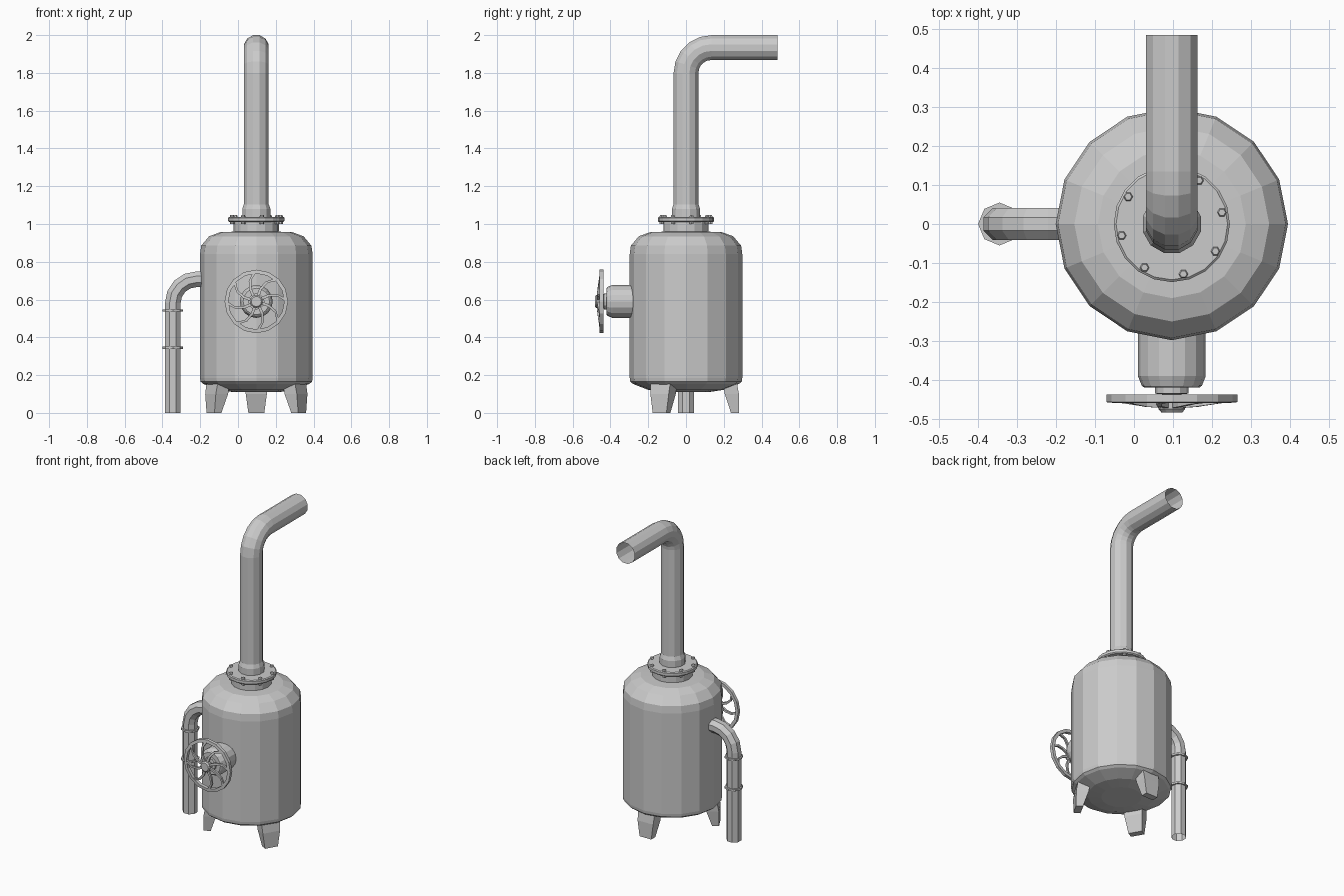
import bpy, bmesh
from math import sin, cos, pi, radians
from mathutils import Matrix, Vector

if "Cube" in bpy.data.objects:
    bpy.data.objects.remove(bpy.data.objects["Cube"])

CX = 0.097          # tank axis
WZ = 0.59           # hand wheel height


def finish(bm, name):
    bmesh.ops.recalc_face_normals(bm, faces=bm.faces)
    me = bpy.data.meshes.new(name)
    bm.to_mesh(me)
    bm.free()
    ob = bpy.data.objects.new(name, me)
    bpy.context.collection.objects.link(ob)
    return ob


def skin(bm, rings, closed=False, caps=False):
    """Join rings of points with quads."""
    vs = [[bm.verts.new(p) for p in r] for r in rings]
    n = len(vs[0])
    for i in range(len(vs) if closed else len(vs) - 1):
        a, b = vs[i], vs[(i + 1) % len(vs)]
        for k in range(n):
            bm.faces.new((a[k], a[(k + 1) % n], b[(k + 1) % n], b[k]))
    if caps:
        bm.faces.new(vs[0])
        bm.faces.new(vs[-1])


def lathe(name, profile, n, mat, phase=0.0, closed=False):
    bm = bmesh.new()
    rings = [[mat @ Vector((r * cos(phase + 2 * pi * k / n),
                            r * sin(phase + 2 * pi * k / n), z))
              for k in range(n)] for r, z in profile]
    skin(bm, rings, closed, not closed)
    return finish(bm, name)


def elbow_pipe(name, base, height, bend, end, heading, r, n, steps):
    """Open pipe rising from base, bending toward heading."""
    h, up = Vector(heading), Vector((0, 0, 1))
    side = up.cross(h)
    base = Vector(base)
    path = [(base, 0)]
    c = base + up * (height - bend) + h * bend
    for i in range(steps + 1):
        t = pi / 2 * i / steps
        path.append((c - h * bend * cos(t) + up * bend * sin(t), t))
    path.append((base + up * height + h * end, pi / 2))
    rings = []
    for p, t in path:
        u = h * cos(t) - up * sin(t)
        rings.append([p + r * (u * cos(a) + side * sin(a))
                      for a in [2 * pi * (k + 0.5) / n for k in range(n)]])
    bm = bmesh.new()
    skin(bm, rings)
    return finish(bm, name)


axis = Matrix.Translation((CX, 0, 0))
front = Matrix.Translation((CX, 0, WZ)) @ Matrix.Rotation(pi / 2, 4, 'X')

# Tank body with rounded bottom and dome
lathe("tank", [(0.12, 0.11), (0.2, 0.122), (0.28, 0.153), (0.295, 0.165),
               (0.298, 0.185), (0.298, 0.84), (0.292, 0.885), (0.25, 0.935),
               (0.19, 0.957), (0.1, 0.96)], 16, axis)

# Neck, bolted flange and collar
lathe("neck", [(0.12, 0.94), (0.12, 1.015)], 16, axis)
lathe("flange", [(0.143, 1.01), (0.149, 1.016), (0.149, 1.033), (0.143, 1.038)], 20, axis)
lathe("collar", [(0.077, 1.03), (0.077, 1.08), (0.066, 1.11)], 12, axis, pi / 12)
for i in range(8):
    a = radians(13 + 45 * i)
    m = Matrix.Translation((CX + 0.132 * cos(a), 0.132 * sin(a), 0))
    lathe("flange_bolt", [(0.012, 1.0), (0.012, 1.042), (0.009, 1.048)], 6, m)

# Chimney pipe
elbow_pipe("chimney_pipe", (CX, 0, 1.05), 0.884, 0.135, 0.485, (0, 1, 0), 0.068, 12, 5)

# Side drain pipe with clamp rings
elbow_pipe("drain_pipe", (-0.345, 0, 0), 0.707, 0.125, 0.2, (1, 0, 0), 0.045, 8, 4)
for z in (0.345, 0.542):
    lathe("drain_ring", [(0.04, z - 0.006), (0.055, z - 0.006),
                         (0.055, z + 0.006), (0.04, z + 0.006)], 8,
          Matrix.Translation((-0.345, 0, 0)), closed=True)

# Valve housing and stem
lathe("valve_housing", [(0.087, 0.24), (0.087, 0.39), (0.077, 0.415), (0.07, 0.42)],
      16, front)
lathe("valve_stem", [(0.043, 0.41), (0.043, 0.435), (0.022, 0.437), (0.022, 0.46)], 12, front)

# Hand wheel: rim, hub, curved spokes
lathe("wheel_rim", [(0.148, 0.437), (0.168, 0.437), (0.168, 0.457), (0.148, 0.459)],
      16, front, closed=True)
lathe("wheel_hub", [(0.034, 0.452), (0.034, 0.475), (0.027, 0.483)], 12, front)
bm = bmesh.new()
for i in range(8):
    rings = []
    for r, da, w, z in ((0.025, 0, 0.008, 0.466), (0.07, -4, 0.007, 0.463),
                        (0.115, -13, 0.007, 0.456), (0.155, -27, 0.009, 0.45)):
        a = radians(45 * i + 30 + da)
        c, t = Vector((r * cos(a), r * sin(a), z)), Vector((-sin(a), cos(a), 0))
        d = Vector((0, 0, 0.006))
        rings.append([front @ p for p in (c - t * w - d, c + t * w - d,
                                          c + t * w + d, c - t * w + d)])
    skin(bm, rings, caps=True)
finish(bm, "wheel_spokes")

# Three splayed tapered legs
for i in range(3):
    m = axis @ Matrix.Rotation(radians(90 + 120 * i), 4, 'Z')
    rings = [[m @ Vector(p) for p in ((r0, -w, z), (r1, -w, z), (r1, w, z), (r0, w, z))]
             for r0, r1, w, z in ((0.238, 0.28, 0.042, 0), (0.205, 0.28, 0.056, 0.1),
                                  (0.195, 0.268, 0.06, 0.17))]
    bm = bmesh.new()
    skin(bm, rings, caps=True)
    finish(bm, "leg")
